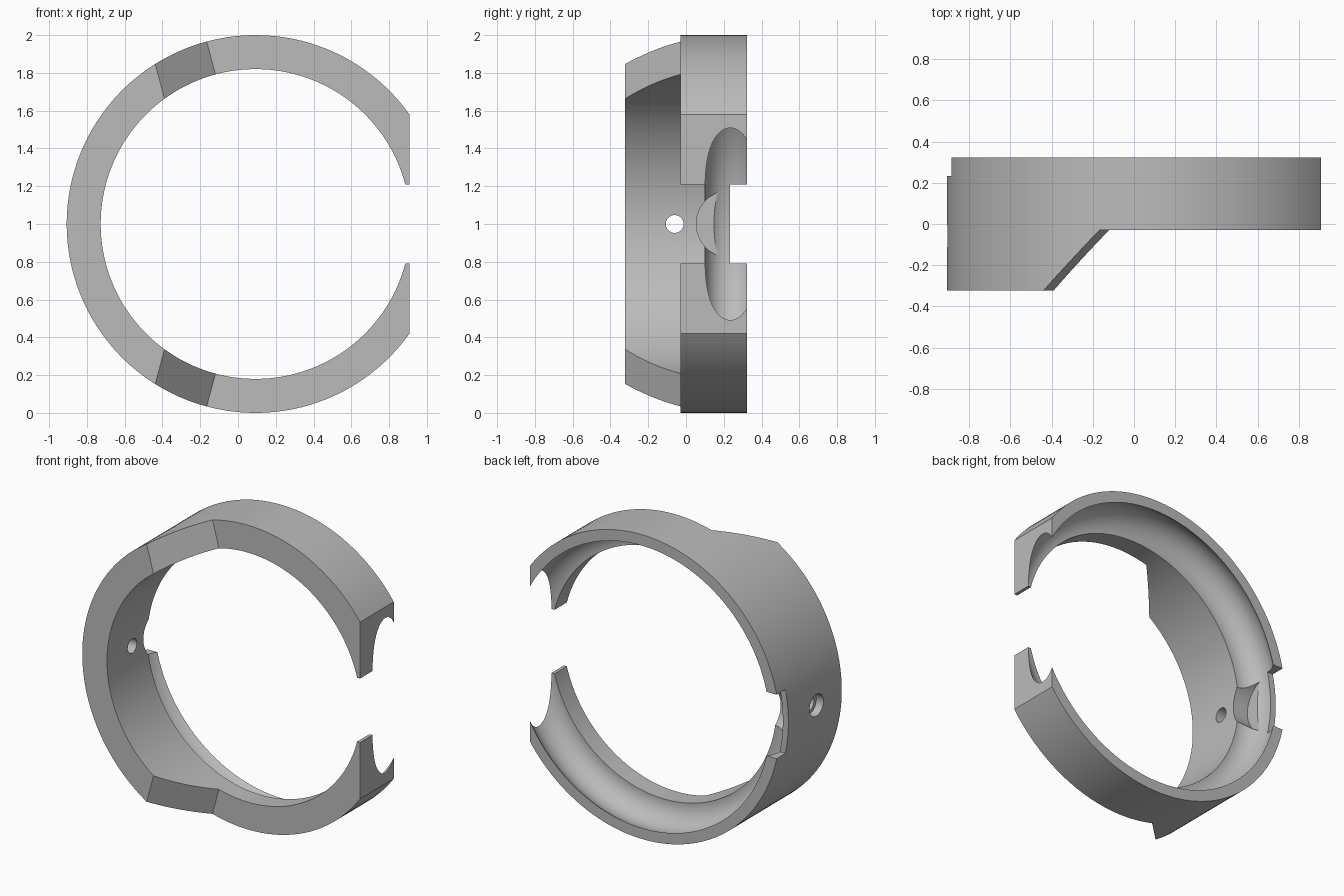
import bpy, bmesh
from math import sin, cos, pi, radians, sqrt, atan2
from mathutils import Matrix, Vector

if "Cube" in bpy.data.objects:
    bpy.data.objects.remove(bpy.data.objects["Cube"], do_unlink=True)

CX, CZ = 0.093, 1.0            # ring axis, running along y
R_OUT, R_IN, HALF = 1.0, 0.82, 0.322
GROOVE_R, GROOVE_Y, GROOVE_RAD = 0.825, 0.235, 0.135
STEP_Y = -0.028                # front of the narrow part
GAP = 0.21                     # half height of the opening
SEGMENTS = 160

grey = bpy.data.materials.new("grey")
grey.use_nodes = True
grey.diffuse_color = (0.5, 0.5, 0.5, 1)
grey.node_tree.nodes["Principled BSDF"].inputs["Base Color"].default_value = (0.5, 0.5, 0.5, 1)


def finish(bm, name):
    bmesh.ops.recalc_face_normals(bm, faces=bm.faces)
    mesh = bpy.data.meshes.new(name)
    bm.to_mesh(mesh)
    bm.free()
    mesh.materials.append(grey)
    obj = bpy.data.objects.new(name, mesh)
    bpy.context.collection.objects.link(obj)
    return obj


def lathe(name, profile):
    """Revolve a closed (radius, y) profile around the ring axis."""
    bm = bmesh.new()
    loops = []
    for i in range(SEGMENTS):
        a = 2 * pi * (i + 0.5) / SEGMENTS
        loops.append([bm.verts.new((CX + r * cos(a), y, CZ + r * sin(a))) for r, y in profile])
    n = len(profile)
    for i, near in enumerate(loops):
        far = loops[(i + 1) % SEGMENTS]
        for j in range(n):
            k = (j + 1) % n
            bm.faces.new((near[j], near[k], far[k], far[j]))
    return finish(bm, name)


def box(name, low, high):
    low, high = Vector(low), Vector(high)
    bm = bmesh.new()
    size = Matrix.Diagonal((*(high - low), 1))
    bmesh.ops.create_cube(bm, size=1, matrix=Matrix.Translation((low + high) / 2) @ size)
    return finish(bm, name)


def rod(name, radius, x0, x1, y):
    """Cylinder along x at the height of the ring axis."""
    bm = bmesh.new()
    place = Matrix.Translation(((x0 + x1) / 2, y, CZ)) @ Matrix.Rotation(pi / 2, 4, 'Y')
    bmesh.ops.create_cone(bm, cap_ends=True, segments=64, radius1=radius,
                          radius2=radius, depth=x1 - x0, matrix=place)
    return finish(bm, name)


def ramp(name, side):
    """Cutter with a 45 degree face, tilted 15 degrees; side is 1 above, -1 below."""
    t = radians(15)
    profile = [(-0.39, STEP_Y - 0.39), (0, STEP_Y), (2, STEP_Y), (2, STEP_Y - 0.39)]
    bm = bmesh.new()
    ends = []
    for v in (-0.5, 2):
        ends.append([bm.verts.new((CX + u * cos(t) - v * sin(t), y,
                                   CZ + side * (u * sin(t) + v * cos(t)))) for u, y in profile])
    for end in ends:
        bm.faces.new(end)
    for j in range(4):
        k = (j + 1) % 4
        bm.faces.new((ends[0][j], ends[0][k], ends[1][k], ends[1][j]))
    return finish(bm, name)


# Ring body with the round inner groove in its profile
a0 = atan2(HALF - GROOVE_Y, sqrt(GROOVE_RAD ** 2 - (HALF - GROOVE_Y) ** 2))
a1 = -pi / 2 - 0.037
arc = [a0 + (a1 - a0) * i / 24 for i in range(25)]
profile = [(R_IN, -HALF), (R_OUT, -HALF), (R_OUT, HALF)]
profile += [(GROOVE_R + GROOVE_RAD * cos(a), GROOVE_Y + GROOVE_RAD * sin(a)) for a in arc]
ring = lathe("ring_clip", profile)

# Cutters
cutters = [
    ramp("upper_ramp_cut", 1),
    ramp("lower_ramp_cut", -1),
    box("flat_end_cut", (0.907, -1, -0.5), (1.5, 1, 2.5)),
    box("opening_cut", (0.4, -1, CZ - GAP), (1.6, 1, CZ + GAP)),
    box("back_notch_cut", (-1.5, 0.232, CZ - GAP), (-0.5, 1, CZ + GAP)),
    rod("pocket_cut", 0.18, -0.835, -0.4, 0.235),
    rod("screw_hole_cut", 0.047, -1.2, -0.4, -0.06),
    rod("screw_head_cut", 0.072, -1.2, -0.855, -0.06),
]

bpy.context.view_layer.objects.active = ring
ring.select_set(True)
for cutter in cutters:
    cutter.hide_render = True
    mod = ring.modifiers.new(cutter.name, 'BOOLEAN')
    mod.operation = 'DIFFERENCE'
    mod.solver = 'EXACT'
    mod.object = cutter
    bpy.ops.object.modifier_apply(modifier=mod.name)
    bpy.data.objects.remove(cutter, do_unlink=True)

bpy.ops.object.shade_smooth_by_angle(angle=radians(25))
